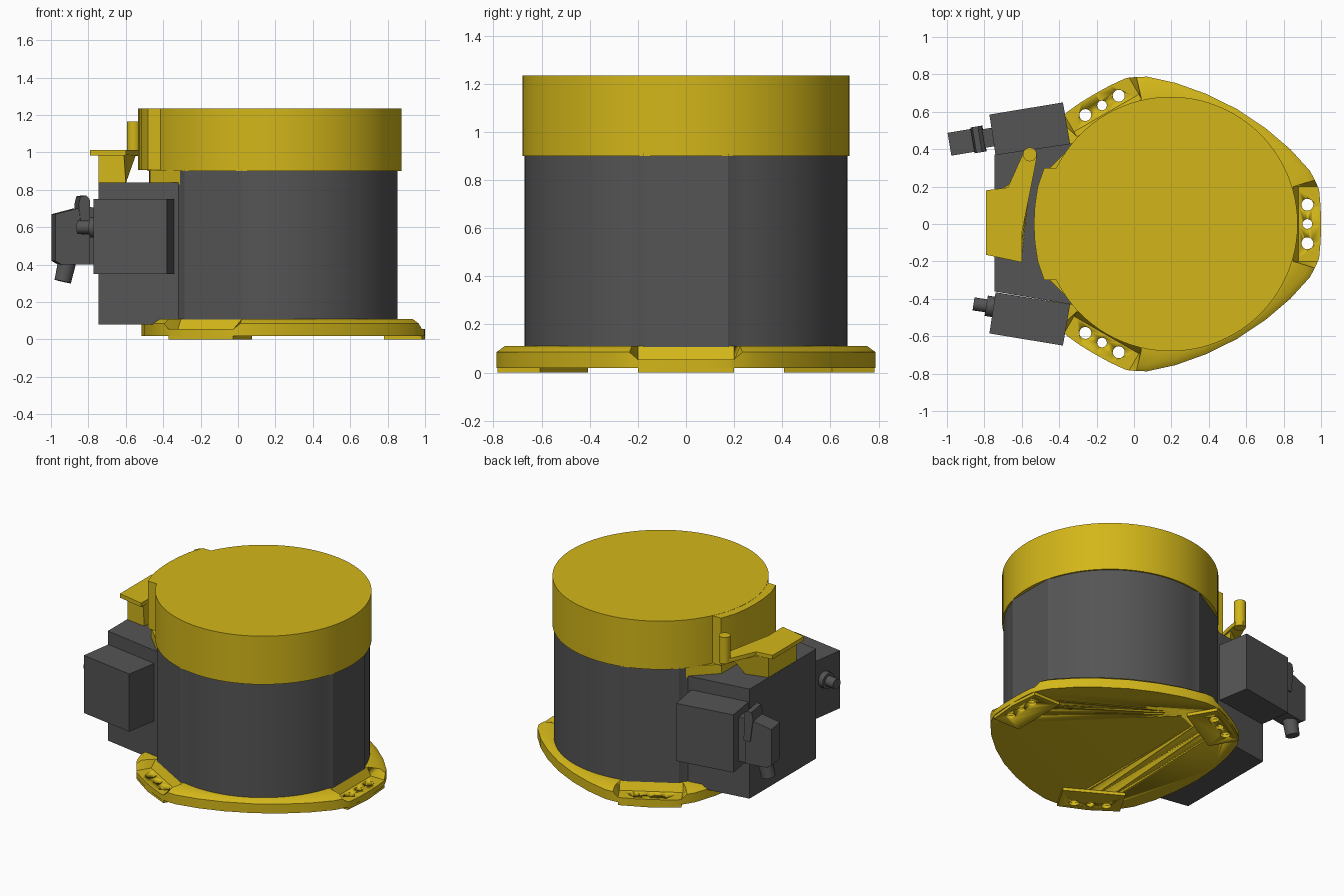
import bpy, bmesh, math
from mathutils import Vector, Matrix

if "Cube" in bpy.data.objects:
    bpy.data.objects.remove(bpy.data.objects["Cube"])

CX = 0.195  # axis of the round housing
R = math.radians


def material(name, color):
    m = bpy.data.materials.new(name)
    m.diffuse_color = (*color, 1)
    m.use_nodes = True
    m.node_tree.nodes["Principled BSDF"].inputs["Base Color"].default_value = m.diffuse_color
    return m


YELLOW = material("yellow", (0.65, 0.47, 0.01))
GREY = material("dark_grey", (0.09, 0.09, 0.09))


def finish(name, bm, mat, angle=30):
    bmesh.ops.recalc_face_normals(bm, faces=bm.faces)
    me = bpy.data.meshes.new(name)
    bm.to_mesh(me)
    bm.free()
    ob = bpy.data.objects.new(name, me)
    bpy.context.collection.objects.link(ob)
    me.materials.append(mat)
    bpy.ops.object.select_all(action='DESELECT')
    ob.select_set(True)
    bpy.context.view_layer.objects.active = ob
    bpy.ops.object.shade_smooth_by_angle(angle=R(angle))
    return ob


def loft(name, rings, mat, angle=30):
    """Skin a stack of closed rings and cap both ends."""
    bm = bmesh.new()
    vs = [[bm.verts.new(p) for p in ring] for ring in rings]
    n = len(vs[0])
    for a, b in zip(vs, vs[1:]):
        for i in range(n):
            j = (i + 1) % n
            bm.faces.new((a[i], a[j], b[j], b[i]))
    bm.faces.new(vs[0][::-1])
    bm.faces.new(vs[-1])
    return finish(name, bm, mat, angle)


def prism(name, plan, z0, z1, mat, angle=30):
    return loft(name, [[(x, y, z) for x, y in plan] for z in (z0, z1)], mat, angle)


def rod(name, a, b, r1, r2, mat, seg=24):
    a, b = Vector(a), Vector(b)
    bm = bmesh.new()
    d = b - a
    rot = d.to_track_quat('Z', 'Y').to_matrix().to_4x4()
    bmesh.ops.create_cone(bm, cap_ends=True, segments=seg, radius1=r1, radius2=r2,
                          depth=d.length, matrix=Matrix.Translation((a + b) / 2) @ rot)
    return finish(name, bm, mat)


def turn(x, y, deg):
    """Rotate a point about the housing axis."""
    c, s = math.cos(R(deg)), math.sin(R(deg))
    return CX + x * c - y * s, x * s + y * c


# Base flange: one third of the outline, repeated three times
# (x, y, is_lug) measured from the housing axis
half = [(0.803, 0.09, 1), (0.795, 0.18, 1), (0.788, 0.2, 1), (0.772, 0.235, 0), (0.745, 0.285, 0)]
third = [(x, -y, k) for x, y, k in half[::-1]] + [(0.805, 0, 1)] + half
third += [(r * math.cos(R(a)), r * math.sin(R(a)), 0)
          for a, r in ((32, 0.755), (45, 0.722), (60, 0.71), (75, 0.722), (88, 0.755))]
rings = [[], [], [], []]
for t in (0, 120, 240):
    for x, y, lug in third:
        r = math.hypot(x, y)
        if lug:
            row = [(x, y, 0.02), (x, y, 0.055), (0.685, y, 0.055), (0.655, y, 0.11)]
        else:
            s, q = (r - 0.035) / r, 0.64 / r
            row = [(x, y, 0.02), (x, y, 0.085), (x * s, y * s, 0.11), (x * q, y * q, 0.11)]
        for ring, (px, py, pz) in zip(rings, row):
            ring.append((*turn(px, py, t), pz))
base = loft("base_flange", rings, YELLOW, 40)

# Foot pads under the three lugs
pad_plan = [(0.585, -0.2), (0.788, -0.2), (0.805, 0), (0.788, 0.2), (0.585, 0.2)]
drilled = [base]
for t in (0, 120, 240):
    drilled.append(prism("foot_pad", [turn(x, y, t) for x, y in pad_plan], 0, 0.022, YELLOW))

# Bolt holes
bm = bmesh.new()
for t in (0, 120, 240):
    for y, r in ((-0.103, 0.032), (0, 0.026), (0.103, 0.032)):
        x, yy = turn(0.732, y, t)
        bmesh.ops.create_cone(bm, cap_ends=True, segments=20, radius1=r, radius2=r,
                              depth=0.4, matrix=Matrix.Translation((x, yy, 0.05)))
cutter = finish("hole_cutter", bm, GREY)
cutter.hide_render = True
for ob in drilled:
    mod = ob.modifiers.new("holes", 'BOOLEAN')
    mod.operation = 'DIFFERENCE'
    mod.solver = 'EXACT'
    mod.object = cutter
    bpy.context.view_layer.objects.active = ob
    bpy.ops.object.modifier_apply(modifier=mod.name)
bpy.data.objects.remove(cutter)

# Housing drum with three flat panels
plan = []
for t in (0, 120, 240):
    plan += [turn(0.657, -0.175, t), turn(0.657, 0.175, t)]
    plan += [turn(0.67 * math.cos(R(a)), 0.67 * math.sin(R(a)), t) for a in range(18, 103, 4)]
prism("housing_drum", plan, 0.1, 0.91, GREY, 12)

# Yellow cover and its rear bulge
circle = [turn(0.68, 0, a) for a in range(0, 360, 4)]
prism("top_cover", circle, 0.9, 1.235, YELLOW)
bulge = [(-0.3, 0.3), (-0.48, 0.3), (-0.515, 0.2), (-0.53, 0.1), (-0.535, 0)]
bulge += [(x, -y) for x, y in bulge[-2::-1]]
prism("cover_bulge", bulge, 0.905, 1.234, YELLOW)
prism("cover_ledge", [(-0.2, 0.44), (-0.31, 0.44), (-0.47, 0.28),
                      (-0.47, -0.28), (-0.31, -0.44), (-0.2, -0.44)], 0.83, 0.905, YELLOW)

# Rear equipment box with angled side boxes
prism("rear_box", [(-0.2, 0.44), (-0.34, 0.43), (-0.747, 0.37),
                   (-0.747, -0.36), (-0.34, -0.43), (-0.2, -0.44)], 0.08, 0.84, GREY)
for name, s in (("side_box_back", 1), ("side_box_front", -1)):
    prism(name, [(-0.773, 0.585 * s), (-0.38, 0.65 * s), (-0.342, 0.43 * s), (-0.74, 0.365 * s)],
          0.35, 0.75, GREY)

# Cable plug on the back side box
tilt = Matrix.Rotation(R(9.5), 4, 'Z')
origin = Vector((-0.755, 0.465, 0))


def plug_point(x, y, z):
    return origin + tilt @ Vector((x, y, z))


def plug_part(name, side, w):
    return loft(name, [[plug_point(x, y, z) for x, z in side] for y in (-w, w)], GREY)


plug_part("plug_neck", [(0.02, 0.4), (0.02, 0.7), (-0.06, 0.71), (-0.06, 0.4)], 0.05)
plug_part("plug_body", [(-0.05, 0.4), (-0.05, 0.7), (-0.12, 0.7), (-0.235, 0.67), (-0.235, 0.42),
                        (-0.2, 0.4)], 0.062)
plug_part("plug_latch", [(-0.045, 0.56), (-0.05, 0.75), (-0.07, 0.77), (-0.1, 0.765),
                         (-0.11, 0.72), (-0.09, 0.56)], 0.07)
rod("plug_cable", plug_point(-0.15, 0, 0.46), plug_point(-0.185, 0, 0.31), 0.05, 0.045, GREY)

# Small outlet on the front side box
rod("outlet_pipe", (-0.74, -0.445, 0.6), (-0.858, -0.427, 0.6), 0.035, 0.035, GREY)
rod("outlet_collar", (-0.74, -0.445, 0.6), (-0.79, -0.437, 0.6), 0.055, 0.055, GREY)

# Yellow bracket: plate, tapered support and upright pin
prism("bracket_plate", [(-0.79, 0.18), (-0.675, 0.195), (-0.592, 0.38), (-0.555, 0.41),
                        (-0.518, 0.37), (-0.53, 0.3), (-0.6, -0.05), (-0.6, -0.205),
                        (-0.79, -0.165)], 0.985, 1.013, YELLOW)
loft("bracket_support", [[(-0.745, -0.15, 0.835), (-0.6, -0.17, 0.835), (-0.6, 0.2, 0.835), (-0.745, 0.16, 0.835)],
                         [(-0.745, -0.15, 0.99), (-0.61, -0.17, 0.99), (-0.545, 0.3, 0.99), (-0.745, 0.16, 0.99)]],
     YELLOW)
rod("bracket_pin", (-0.557, 0.372, 0.98), (-0.557, 0.372, 1.165), 0.037, 0.037, YELLOW)
